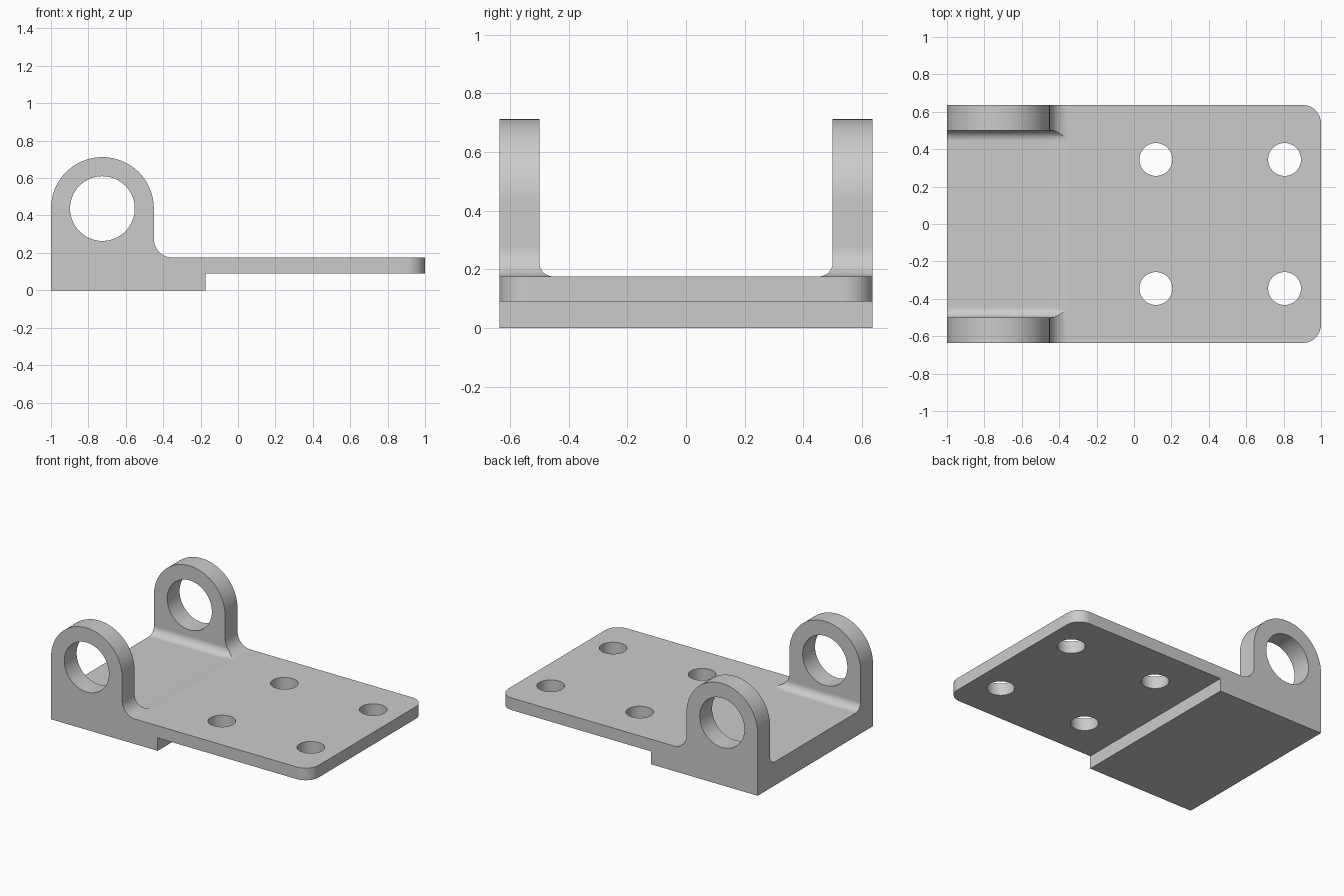
import bpy, bmesh
from math import pi, cos, sin, radians

if "Cube" in bpy.data.objects:
    bpy.data.objects.remove(bpy.data.objects["Cube"])

HALF_W = 0.637                       # half width of the bracket
EYE_X, EYE_Z, EYE_R = -0.725, 0.437, 0.275
TOP, STEP = 0.175, 0.09              # plate top and underside

metal = bpy.data.materials.new("grey metal")
metal.diffuse_color = (0.6, 0.6, 0.6, 1)
metal.use_nodes = True
metal.node_tree.nodes["Principled BSDF"].inputs["Base Color"].default_value = metal.diffuse_color


def arc(cx, cy, r, a0, a1, n):
    return [(cx + r * cos(radians(a0 + (a1 - a0) * i / n)),
             cy + r * sin(radians(a0 + (a1 - a0) * i / n))) for i in range(n + 1)]


def loft(name, rings):
    """Closed solid through matching rings of 3D points."""
    bm = bmesh.new()
    vs = [[bm.verts.new(p) for p in ring] for ring in rings]
    n = len(vs[0])
    for a, b in zip(vs, vs[1:]):
        for i in range(n):
            bm.faces.new((a[i], a[(i + 1) % n], b[(i + 1) % n], b[i]))
    bm.faces.new(vs[0])
    bm.faces.new(vs[-1])
    bmesh.ops.recalc_face_normals(bm, faces=bm.faces)
    me = bpy.data.meshes.new(name)
    bm.to_mesh(me)
    bm.free()
    ob = bpy.data.objects.new(name, me)
    bpy.context.collection.objects.link(ob)
    me.materials.append(metal)
    return ob


def cut(ob, cutter):
    bpy.context.view_layer.objects.active = ob
    m = ob.modifiers.new("cut", 'BOOLEAN')
    m.operation, m.solver, m.object = 'DIFFERENCE', 'EXACT', cutter
    bpy.ops.object.modifier_apply(modifier=m.name)
    bpy.data.objects.remove(cutter)


# Side profile: stepped base, plate, concave blend and rounded eye
profile = [(-1, 0), (-0.175, 0), (-0.175, STEP), (1, STEP), (1, TOP)]
profile += arc(-0.35, TOP + 0.1, 0.1, 270, 180, 14)
profile += arc(EYE_X, EYE_Z, EYE_R, 0, 180, 48)
bracket = loft("hinge_bracket", [[(x, y, z) for x, z in profile]
                                 for y in (-HALF_W, HALF_W)])

# Rounded plate corners at the free end
bm = bmesh.new()
bm.from_mesh(bracket.data)
corners = [e for e in bm.edges
           if all(v.co.x > 0.99 for v in e.verts)
           and abs(e.verts[0].co.y - e.verts[1].co.y) < 0.01]
bmesh.ops.bevel(bm, geom=corners, offset=0.1, segments=12, profile=0.5,
                affect='EDGES')
bm.to_mesh(bracket.data)
bm.free()

# Channel between the two lugs, filleted along the floor and run out on the plate
r = 0.055
section = [(-0.5, 1)] + arc(-0.5 + r, r, r, 180, 270, 12)
section += arc(0.5 - r, r, r, 270, 360, 12) + [(0.5, 1)]
cut(bracket, loft("channel_cutter", [[(x, y, z + f) for y, z in section]
    for x, f in ((-1.1, 0.165), (-0.45, 0.165), (-0.35, 0.1755))]))

# Pin bore through both lugs
bore = arc(EYE_X, EYE_Z, 0.173, 0, 360, 64)[:-1]
cut(bracket, loft("bore_cutter", [[(x, y, z) for x, z in bore] for y in (-1, 1)]))

# Four mounting holes
for hx in (0.117, 0.805):
    for hy in (-0.345, 0.345):
        hole = arc(hx, hy, 0.088, 0, 360, 40)[:-1]
        cut(bracket, loft("hole_cutter", [[(x, y, z) for x, y in hole]
                                          for z in (-0.1, 0.4)]))

# Smooth curved walls, crisp edges
bpy.ops.object.select_all(action='DESELECT')
bracket.select_set(True)
bpy.context.view_layer.objects.active = bracket
bpy.ops.object.shade_smooth_by_angle(angle=radians(30))
wn = bracket.modifiers.new("even_shading", 'WEIGHTED_NORMAL')
wn.weight = 100
wn.keep_sharp = True
